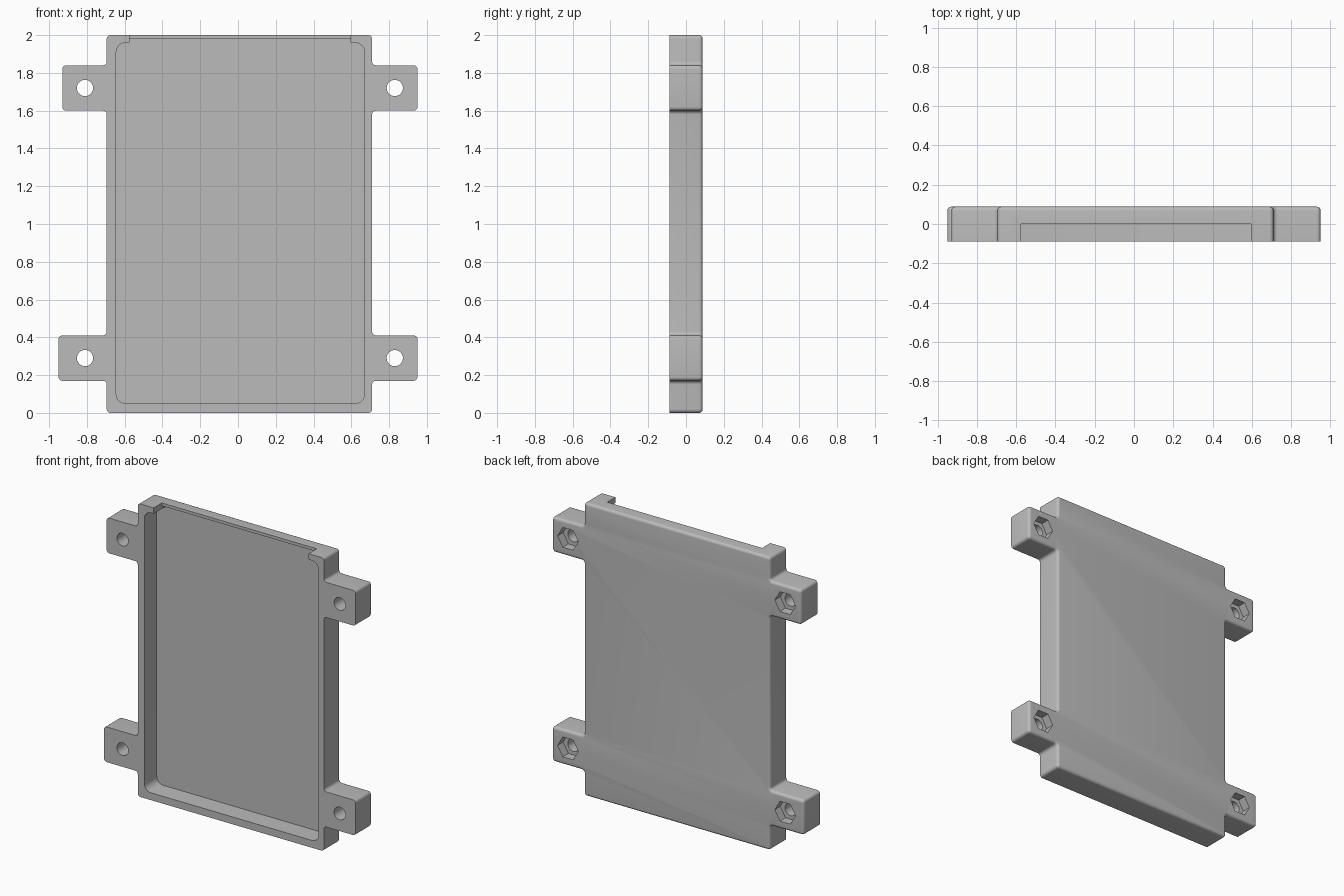
import bpy, bmesh, math
from mathutils import Vector

cube = bpy.data.objects.get("Cube")
if cube:
    bpy.data.objects.remove(cube, do_unlink=True)

FRONT, BACK, FLOOR = -0.088, 0.088, 0.045
FILLET = 0.02

grey = bpy.data.materials.new("plain grey")
grey.use_nodes = True
grey.diffuse_color = (0.5, 0.5, 0.5, 1)
grey.node_tree.nodes["Principled BSDF"].inputs["Base Color"].default_value = (0.5, 0.5, 0.5, 1)


def rounded(corners, radius, inset=0.0, steps=6):
    """Counter-clockwise right-angled outline with rounded corners, inset concentrically."""
    out = []
    for i, c in enumerate(corners):
        c = Vector(c)
        a = (c - Vector(corners[i - 1])).normalized()
        b = (Vector(corners[(i + 1) % len(corners)]) - c).normalized()
        convex = a.x * b.y - a.y * b.x > 0
        centre = c + (b - a) * radius
        r = radius - inset if convex else radius + inset
        for k in range(steps + 1):
            t = k / steps * math.pi / 2
            out.append(centre + (a * math.sin(t) - b * math.cos(t)) * r)
    return out


def loft(name, rings):
    """Closed solid through (y, outline) rings of equal point count."""
    bm = bmesh.new()
    loops = [[bm.verts.new((p[0], y, p[1])) for p in ring] for y, ring in rings]
    for lo, hi in zip(loops, loops[1:]):
        for i in range(len(lo)):
            j = (i + 1) % len(lo)
            bm.faces.new((lo[i], lo[j], hi[j], hi[i]))
    bm.faces.new(loops[0])
    bm.faces.new(loops[-1])
    bmesh.ops.recalc_face_normals(bm, faces=bm.faces)
    mesh = bpy.data.meshes.new(name)
    bm.to_mesh(mesh)
    bm.free()
    mesh.materials.append(grey)
    ob = bpy.data.objects.new(name, mesh)
    bpy.context.collection.objects.link(ob)
    return ob


def rect(x0, x1, z0, z1):
    return [(x0, z0), (x1, z0), (x1, z1), (x0, z1)]


def ngon(x, z, r, n):
    return [(x + r * math.cos(2 * math.pi * i / n), z + r * math.sin(2 * math.pi * i / n))
            for i in range(n)]


def cut(target, name, y0, y1, outline):
    cutter = loft(name, [(y0, outline), (y1, outline)])
    cutter.hide_render = True
    mod = target.modifiers.new(name, "BOOLEAN")
    mod.operation, mod.solver, mod.object = "DIFFERENCE", "EXACT", cutter
    bpy.context.view_layer.objects.active = target
    bpy.ops.object.modifier_apply(modifier=name)
    bpy.data.objects.remove(cutter, do_unlink=True)


# Tray silhouette with four mounting tabs
L, R = -0.695, 0.71
tabs = [(0.17, 0.41), (1.60, 1.84)]
right = [p for lo, hi in tabs for p in ((R, lo), (0.95, lo), (0.95, hi), (R, hi))]
left = [p for (lo, hi), x in zip(tabs[::-1], (-0.93, -0.95))
        for p in ((L, hi), (x, hi), (x, lo), (L, lo))]
outline = [(L, 0), (R, 0)] + right + [(R, 2), (L, 2)] + left

# Solid body with a rounded back rim
rings = [(FRONT, rounded(outline, FILLET))]
for k in range(6):
    t = k / 5 * math.pi / 2
    depth = 0.95 * FILLET
    rings.append((BACK - depth * (1 - math.sin(t)),
                  rounded(outline, FILLET, depth * (1 - math.cos(t)))))
tray = loft("mounting_tray", rings)

# Recess, open slot in the top wall and the small step behind it
cut(tray, "recess", -0.2, FLOOR, rounded(rect(-0.645, 0.67, 0.05, 1.96), 0.05))
cut(tray, "top_slot", -0.2, 0.0, rect(-0.575, 0.595, 1.9, 2.1))
cut(tray, "top_step", -0.1, FLOOR, rect(-0.575, 0.595, 1.9, 1.98))

# Screw holes with hexagonal nut pockets at the back
for x in (-0.81, 0.83):
    for z in (0.29, 1.72):
        cut(tray, "screw_hole", -0.2, 0.2, ngon(x, z, 0.043, 32))
        cut(tray, "nut_pocket", BACK - 0.06, 0.2, ngon(x, z, 0.078, 6))

bpy.ops.object.select_all(action="DESELECT")
tray.select_set(True)
bpy.context.view_layer.objects.active = tray
bpy.ops.object.shade_smooth_by_angle(angle=math.radians(30))
